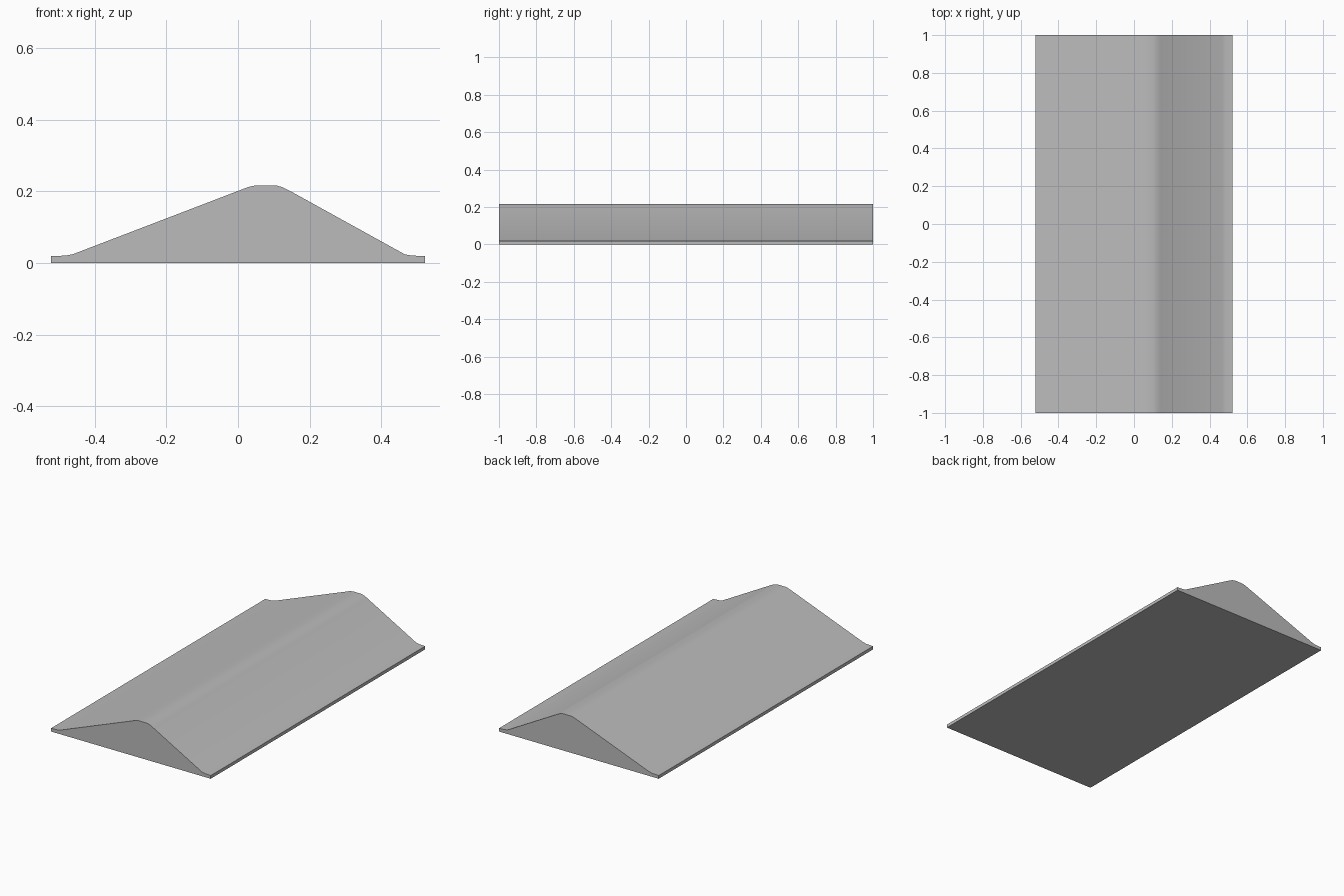
import bpy
import bmesh
import math

cube = bpy.data.objects.get("Cube")
if cube:
    bpy.data.objects.remove(cube, do_unlink=True)

HALF_LENGTH = 1.0

# Plain grey surface
grey = bpy.data.materials.new("plain_grey")
grey.use_nodes = True
colour = (0.5, 0.5, 0.5, 1)
grey.diffuse_color = colour
grey.node_tree.nodes["Principled BSDF"].inputs["Base Color"].default_value = colour

# Cross-section: thin lips at both edges, long left slope, rounded crest, steep right slope
profile = [
    (-0.522, 0), (0.522, 0), (0.522, 0.019), (0.485, 0.021), (0.466, 0.024),
    (0.142, 0.203), (0.124, 0.212), (0.105, 0.217), (0.05, 0.217),
    (0.028, 0.212), (-0.46, 0.025), (-0.48, 0.021), (-0.522, 0.019),
]

# Extrude the cross-section from front to back
bm = bmesh.new()
front = bm.faces.new([bm.verts.new((x, -HALF_LENGTH, z)) for x, z in profile])
extruded = bmesh.ops.extrude_face_region(bm, geom=[front], use_keep_orig=True)
back_verts = [g for g in extruded["geom"] if isinstance(g, bmesh.types.BMVert)]
bmesh.ops.translate(bm, verts=back_verts, vec=(0, 2 * HALF_LENGTH, 0))
bmesh.ops.recalc_face_normals(bm, faces=bm.faces)
mesh = bpy.data.meshes.new("ridge_strip")
bm.to_mesh(mesh)
bm.free()
mesh.materials.append(grey)

ridge = bpy.data.objects.new("ridge_strip", mesh)
bpy.context.collection.objects.link(ridge)
bpy.context.view_layer.objects.active = ridge
ridge.select_set(True)
bpy.ops.object.shade_smooth_by_angle(angle=math.radians(35))
